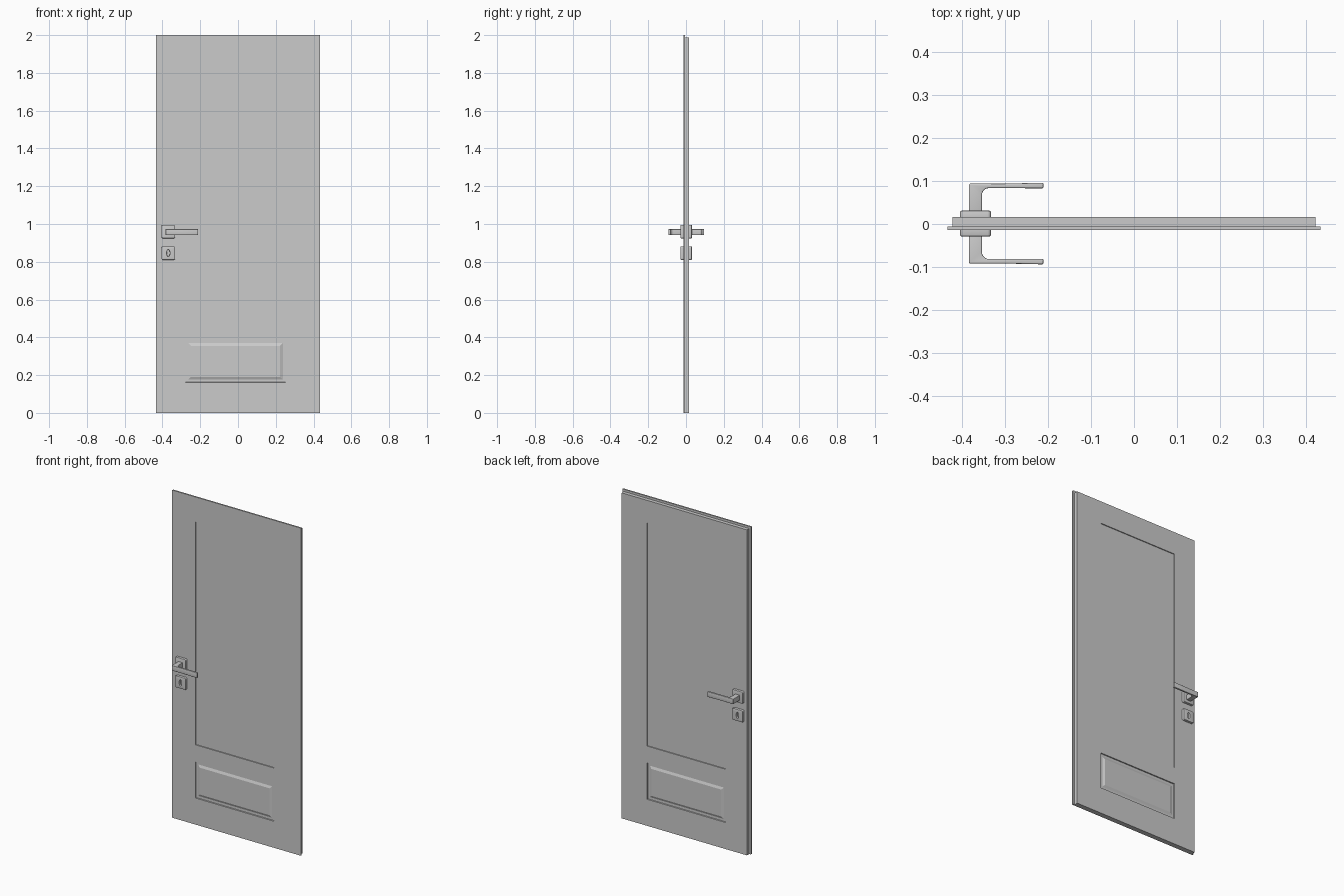
import bpy, bmesh
from math import sin, cos, pi, radians, copysign

if "Cube" in bpy.data.objects:
    bpy.data.objects.remove(bpy.data.objects["Cube"])

FRONT, STEP, BACK = -0.0145, -0.0055, 0.0165   # y of front face, rebate and back face
PX = (-0.278, 0.252)                           # panel sides
PZ = (0.162, 0.384, 0.487, 1.848)              # lower and upper panel heights
HX = -0.369                                    # handle centre line


def finish(name, bm, smooth=True):
    bmesh.ops.recalc_face_normals(bm, faces=bm.faces[:])
    me = bpy.data.meshes.new(name)
    bm.to_mesh(me)
    bm.free()
    ob = bpy.data.objects.new(name, me)
    bpy.context.collection.objects.link(ob)
    if smooth:
        bpy.ops.object.select_all(action='DESELECT')
        ob.select_set(True)
        bpy.context.view_layer.objects.active = ob
        bpy.ops.object.shade_smooth_by_angle(angle=radians(35))
    return ob


def slab(name, half, top, y_face, y_inner):
    """Door leaf layer with recessed upper panel and raised lower panel."""
    bm = bmesh.new()
    xs = (-half, *PX, half)
    zs = (0, *PZ, top)
    grid = [[bm.verts.new((x, y_face, z)) for x in xs] for z in zs]
    cells = {}
    for j in range(5):
        for i in range(3):
            loop = [grid[j][i], grid[j][i + 1], grid[j + 1][i + 1], grid[j + 1][i]]
            if y_face > y_inner:
                loop.reverse()
            cells[i, j] = bm.faces.new(loop)
    bm.normal_update()
    # sides and inner face
    rim = [e for e in bm.edges if e.is_boundary]
    new = bmesh.ops.extrude_edge_only(bm, edges=rim)['geom']
    for v in new:
        if isinstance(v, bmesh.types.BMVert):
            v.co.y = y_inner
    bmesh.ops.contextual_create(bm, geom=[e for e in new if isinstance(e, bmesh.types.BMEdge)
                                          and e.is_boundary])
    # panel steps: (inset, depth)
    steps = {(1, 1): ((0.001, -0.006), (0.014, 0), (0.014, 0.006)),
             (1, 3): ((0.0005, -0.005),)}
    for key, moves in steps.items():
        for t, d in moves:
            bmesh.ops.inset_individual(bm, faces=[cells[key]], thickness=t, depth=d,
                                       use_even_offset=True)
            bm.normal_update()
    return finish(name, bm, smooth=False)


def rounded_square(h, r, n=6):
    pts = []
    for q in range(4):
        for k in range(n + 1):
            a = q * pi / 2 + k * pi / 2 / n
            mid = q * pi / 2 + pi / 4
            pts.append((copysign(h - r, cos(mid)) + r * cos(a),
                        copysign(h - r, sin(mid)) + r * sin(a)))
    return pts


def oval(rx, rz, n=28):
    return [(rx * cos((i + 0.5) * 2 * pi / n), rz * sin((i + 0.5) * 2 * pi / n))
            for i in range(n)]


def loft(name, z, y0, s, rings):
    """Join equal-length outlines stacked away from the door face, capping both ends."""
    bm = bmesh.new()
    loops = [[bm.verts.new((HX + x, y0 + s * d, z + h)) for x, h in pts] for pts, d in rings]
    n = len(loops[0])
    for a, b in zip(loops, loops[1:]):
        for i in range(n):
            bm.faces.new((a[i], a[(i + 1) % n], b[(i + 1) % n], b[i]))
    bm.faces.new(loops[0])
    bm.faces.new(loops[-1])
    return finish(name, bm)


def lever(name, y0, s):
    """L-shaped lever: plan profile extruded upwards with rounded edges."""
    pts = [(-0.3845, 0), (-0.3845, 0.075), (-0.382, 0.0775), (-0.30, 0.0775),
           (-0.211, 0.0795), (-0.211, 0.0665), (-0.30, 0.067)]
    pts += [(-0.338 - 0.016 * sin(a), 0.051 + 0.016 * cos(a))
            for a in (k * pi / 12 for k in range(7))]
    pts.append((-0.354, 0))
    bm = bmesh.new()
    base = bm.faces.new([bm.verts.new((x, y0 + s * d, 0.941)) for x, d in pts])
    geom = bmesh.ops.extrude_face_region(bm, geom=[base])['geom']
    for v in geom:
        if isinstance(v, bmesh.types.BMVert):
            v.co.z = 0.973
    bmesh.ops.recalc_face_normals(bm, faces=bm.faces[:])
    sharp = [e for e in bm.edges if e.calc_face_angle(0) > 1.0]
    bmesh.ops.bevel(bm, geom=sharp, offset=0.003, segments=3, profile=0.5, affect='EDGES')
    return finish(name, bm)


# Door leaf: wide front layer, narrower rebated back layer
slab("door_front_layer", 0.434, 2.0, FRONT, STEP)
slab("door_back_layer", 0.423, 1.987, BACK, STEP)

# Handle set on both faces
for side, y0, s in (("front", FRONT, -1), ("back", BACK, 1)):
    plate = [(rounded_square(0.036, 0.008), 0), (rounded_square(0.036, 0.008), 0.011),
             (rounded_square(0.035, 0.007), 0.0135), (rounded_square(0.032, 0.006), 0.0145)]
    loft(side + "_handle_plate", 0.96, y0, s, plate)
    lever(side + "_handle_lever", y0, s)
    loft(side + "_keyhole_plate", 0.846, y0, s,
         plate + [(oval(0.009, 0.019), 0.0145), (oval(0.008, 0.018), 0.004)])
